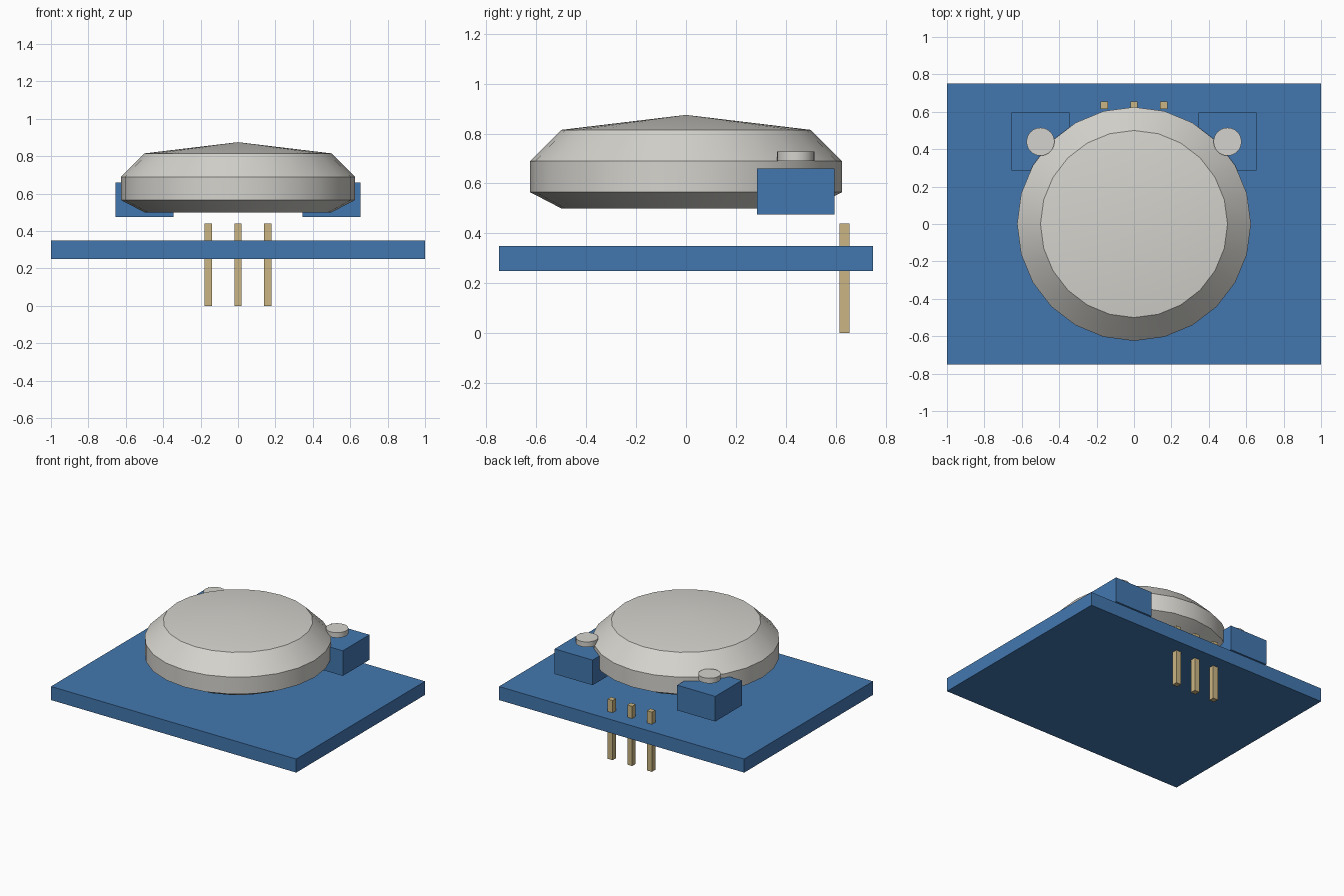
import bpy, bmesh, math
from mathutils import Matrix

if "Cube" in bpy.data.objects:
    bpy.data.objects.remove(bpy.data.objects["Cube"])


def material(name, rgb):
    m = bpy.data.materials.new(name)
    m.diffuse_color = (*rgb, 1)
    m.use_nodes = True
    m.node_tree.nodes["Principled BSDF"].inputs["Base Color"].default_value = m.diffuse_color
    return m


BLUE = material("board blue", (0.055, 0.185, 0.43))
SILVER = material("silver grey", (0.66, 0.65, 0.61))
GOLD = material("pin gold", (0.60, 0.47, 0.23))


def finish(name, bm, mat, smooth=False):
    bmesh.ops.recalc_face_normals(bm, faces=bm.faces)
    me = bpy.data.meshes.new(name)
    bm.to_mesh(me)
    bm.free()
    ob = bpy.data.objects.new(name, me)
    bpy.context.collection.objects.link(ob)
    me.materials.append(mat)
    if smooth:
        bpy.ops.object.select_all(action='DESELECT')
        ob.select_set(True)
        bpy.context.view_layer.objects.active = ob
        bpy.ops.object.shade_smooth_by_angle(angle=math.radians(25))
    return ob


def box(name, x, y, z, mat):
    """Box from (min, max) ranges on each axis."""
    bm = bmesh.new()
    size = [r[1] - r[0] for r in (x, y, z)]
    mid = [(r[0] + r[1]) / 2 for r in (x, y, z)]
    bmesh.ops.create_cube(bm, size=1, matrix=Matrix.Translation(mid) @ Matrix.Diagonal((*size, 1)))
    return finish(name, bm, mat)


def lathe(name, profile, centre, sides, mat):
    """Spin an (r, z) profile that starts and ends on the axis."""
    bm = bmesh.new()
    cx, cy = centre
    verts = [bm.verts.new((cx + r, cy, z)) for r, z in profile]
    edges = [bm.edges.new(p) for p in zip(verts, verts[1:])]
    bmesh.ops.spin(bm, geom=verts + edges, cent=(cx, cy, 0), axis=(0, 0, 1),
                   angle=math.tau, steps=sides)
    bmesh.ops.remove_doubles(bm, verts=bm.verts, dist=1e-4)
    return finish(name, bm, mat, smooth=True)


# Circuit board
box("circuit_board", (-1, 1), (-0.75, 0.75), (0.25, 0.35), BLUE)

# Sensor dome floating above the board
lathe("sensor_dome", [(0, 0.5), (0.5, 0.5), (0.625, 0.565), (0.625, 0.69),
                      (0.5, 0.815), (0, 0.875)], (0, 0), 24, SILVER)

# Adjusters: a blue block and a round knob on each side
for side, s in (("left", -1), ("right", 1)):
    box(side + "_adjuster_block", sorted((s * 0.345, s * 0.655)), (0.285, 0.595), (0.475, 0.66), BLUE)
    lathe(side + "_adjuster_knob", [(0, 0.69), (0.075, 0.69), (0.075, 0.728), (0, 0.728)],
          (s * 0.5, 0.44), 24, SILVER)

# Connector pins through the board
for i, x in enumerate((-0.16, 0, 0.16)):
    box(f"pin_{i + 1}", (x - 0.02, x + 0.02), (0.615, 0.655), (0, 0.44), GOLD)
